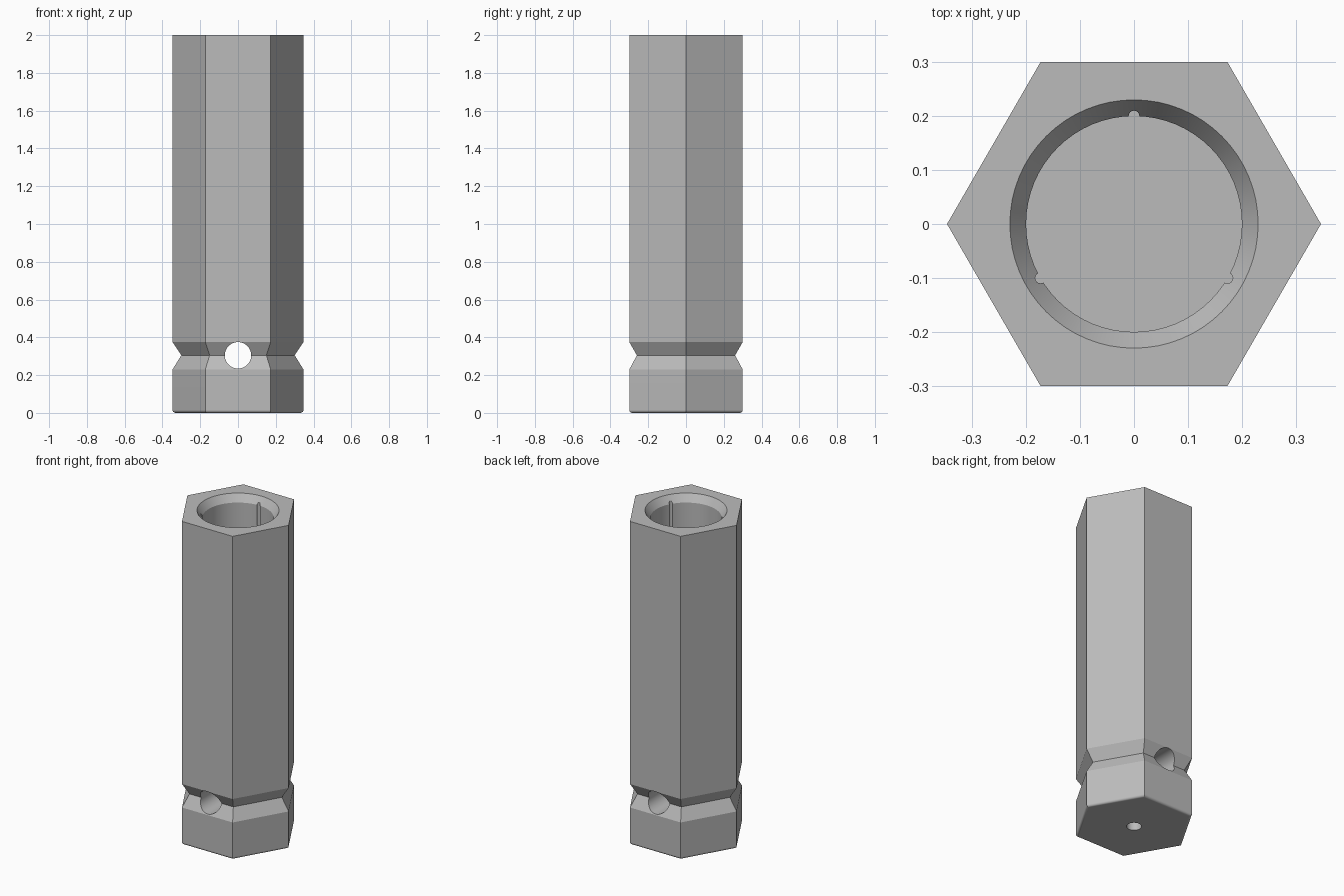
import bpy, bmesh
from math import pi, sin, cos, radians, sqrt

if "Cube" in bpy.data.objects:
    bpy.data.objects.remove(bpy.data.objects["Cube"], do_unlink=True)

# Single plain metal colour
GREY = (0.5, 0.5, 0.5, 1)
metal = bpy.data.materials.new("plain_grey")
metal.use_nodes = True
metal.diffuse_color = GREY
metal.node_tree.nodes["Principled BSDF"].inputs["Base Color"].default_value = GREY


def loft(name, profile, sides, location=(0, 0, 0), rotation=(0, 0, 0)):
    """Closed solid from (radius, height) rings with the given number of sides."""
    bm = bmesh.new()
    rings = [[bm.verts.new((r * cos(2 * pi * i / sides), r * sin(2 * pi * i / sides), z))
              for i in range(sides)] for r, z in profile]
    for low, high in zip(rings, rings[1:]):
        for i in range(sides):
            j = (i + 1) % sides
            bm.faces.new((low[i], low[j], high[j], high[i]))
    bm.faces.new(rings[0][::-1])
    bm.faces.new(rings[-1])
    mesh = bpy.data.meshes.new(name)
    bm.to_mesh(mesh)
    bm.free()
    mesh.materials.append(metal)
    obj = bpy.data.objects.new(name, mesh)
    obj.location, obj.rotation_euler = location, rotation
    bpy.context.collection.objects.link(obj)
    return obj


def cut(target, cutter):
    """Subtract the cutter from the target and discard it."""
    cutter.hide_render = True
    mod = target.modifiers.new("cut", 'BOOLEAN')
    mod.operation, mod.solver, mod.object = 'DIFFERENCE', 'EXACT', cutter
    bpy.context.view_layer.objects.active = target
    bpy.ops.object.modifier_apply(modifier=mod.name)
    bpy.data.objects.remove(cutter, do_unlink=True)


# Hexagonal body: rounded foot, V-shaped waist groove, straight shaft
APOTHEM = 0.30
FILLET = 0.015
HEX = 2 / sqrt(3)
foot = [(APOTHEM - FILLET + FILLET * sin(a), FILLET - FILLET * cos(a))
        for a in (radians(18 * k) for k in range(6))]
outline = foot + [(APOTHEM, 0.23), (0.26, 0.305), (APOTHEM, 0.375), (APOTHEM, 2)]
body = loft("hex_socket_body", [(r * HEX, z) for r, z in outline], 6)

# Round bore with a chamfered mouth
FLOOR, BORE, MOUTH = 0.45, 0.20, 0.23
cut(body, loft("bore_cutter", [(BORE, FLOOR), (BORE, 1.955), (MOUTH, 2), (MOUTH, 2.1)], 64))

# Three thin half-round channels along the bore wall
for angle in (90, 210, 330):
    a = radians(angle)
    cut(body, loft("channel_cutter", [(0.01, FLOOR), (0.01, 2.1)], 16,
                   (BORE * cos(a), BORE * sin(a), 0)))

# Cross hole from front to back through the waist
cut(body, loft("cross_hole_cutter", [(0.07, -0.5), (0.07, 0.5)], 48,
               (0, 0, 0.305), (pi / 2, 0, 0)))

# Small hole in the underside, meeting the cross hole
cut(body, loft("base_hole_cutter", [(0.042, -0.1), (0.042, 0.3)], 32))

# Smooth the round surfaces, keep the hexagon crisp
bpy.ops.object.select_all(action='DESELECT')
body.select_set(True)
bpy.context.view_layer.objects.active = body
bpy.ops.object.shade_smooth_by_angle(angle=radians(24))
weighted = body.modifiers.new("flat_normals", 'WEIGHTED_NORMAL')
weighted.keep_sharp = True
